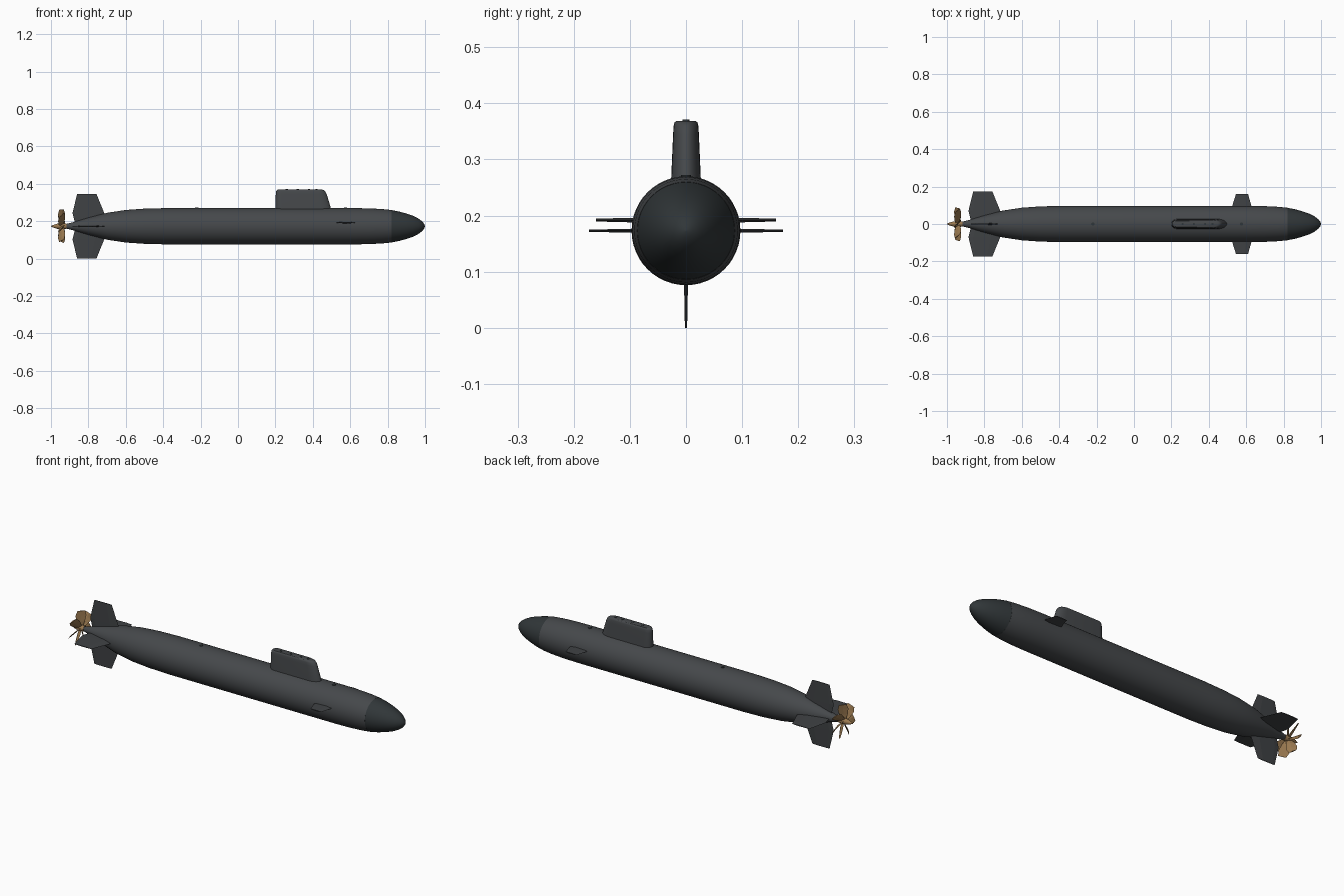
import bpy, bmesh
from math import sin, cos, pi, radians
from mathutils import Matrix, Vector

if "Cube" in bpy.data.objects:
    bpy.data.objects.remove(bpy.data.objects["Cube"])

AXIS = 0.173  # height of the hull centreline


def material(name, rgb):
    m = bpy.data.materials.new(name)
    m.diffuse_color = (*rgb, 1)
    m.use_nodes = True
    m.node_tree.nodes["Principled BSDF"].inputs["Base Color"].default_value = m.diffuse_color
    return m


HULL = material("hull_grey", (0.06, 0.065, 0.07))
DARK = material("bow_dark", (0.03, 0.037, 0.04))
FIN = material("fin_grey", (0.05, 0.054, 0.058))
BRASS = material("bronze", (0.32, 0.19, 0.08))


def finish(name, bm, mat, angle=None):
    bmesh.ops.recalc_face_normals(bm, faces=bm.faces)
    me = bpy.data.meshes.new(name)
    bm.to_mesh(me)
    bm.free()
    ob = bpy.data.objects.new(name, me)
    bpy.context.collection.objects.link(ob)
    me.materials.append(mat)
    if angle:
        bpy.ops.object.select_all(action='DESELECT')
        ob.select_set(True)
        bpy.context.view_layer.objects.active = ob
        bpy.ops.object.shade_smooth_by_angle(angle=radians(angle))
    return ob


def loft(bm, rings):
    """Skin a list of equal-length point rings and cap both ends."""
    loops = [[bm.verts.new(p) for p in ring] for ring in rings]
    n = len(loops[0])
    for a, b in zip(loops, loops[1:]):
        for i in range(n):
            j = (i + 1) % n
            bm.faces.new((a[i], a[j], b[j], b[i]))
    bm.faces.new(loops[0])
    bm.faces.new(loops[-1])


def revolve(name, profile, mat, sides=48):
    """Body of revolution about the hull centreline from (x, radius) pairs."""
    bm = bmesh.new()
    loft(bm, [[(x, r * cos(2 * pi * i / sides), AXIS + r * sin(2 * pi * i / sides))
               for i in range(sides)] for x, r in profile])
    return finish(name, bm, mat, 40)


# Hull and bow cap
revolve("hull", [(-0.925, 0.011), (-0.88, 0.022), (-0.8, 0.046), (-0.7, 0.072),
                 (-0.6, 0.087), (-0.5, 0.094), (-0.38, 0.097), (0.62, 0.097),
                 (0.7, 0.0955), (0.77, 0.092), (0.82, 0.087)], HULL)
revolve("bow_cap", [(0.82, 0.0865), (0.86, 0.079), (0.9, 0.068), (0.935, 0.056),
                    (0.965, 0.041), (0.985, 0.026), (0.996, 0.012), (1.0, 0.001)], DARK)

# Sail: stadium-like sections stacked upwards
bm = bmesh.new()
rings = []
for z, x0, x1, w in [(0.25, 0.2, 0.502, 0.027), (0.275, 0.2, 0.495, 0.026),
                     (0.345, 0.202, 0.474, 0.023), (0.36, 0.204, 0.466, 0.022),
                     (0.366, 0.208, 0.458, 0.0205), (0.369, 0.213, 0.448, 0.017)]:
    ring = []
    for end in range(2):
        for k in range(13):
            t = -pi / 2 + pi * k / 12 + end * pi
            cx = x1 - 2 * w if end == 0 else x0 + 1.3 * w
            ring.append((cx + (2 * w if end == 0 else 1.3 * w) * cos(t), w * sin(t), z))
    rings.append(ring)
loft(bm, rings)
finish("sail", bm, HULL, 35)


# Small discs: mast caps on the sail, hatches on the deck
def disc(name, x, z, r, h):
    bm = bmesh.new()
    bmesh.ops.create_cone(bm, cap_ends=True, segments=16, radius1=r, radius2=r, depth=h,
                          matrix=Matrix.Translation((x, 0, z)))
    finish(name, bm, DARK, 40)


for i, x in enumerate((0.26, 0.32, 0.38, 0.42)):
    disc(f"mast_cap_{i}", x, 0.368, 0.006, 0.006)
for name, x in (("aft_hatch", -0.22), ("fore_hatch", 0.575)):
    disc(name, x, AXIS + 0.096, 0.009, 0.006)


# Fins: outline pairs (leading x, trailing x, span, half thickness), diamond section
def fin(name, stations, angle, z=AXIS):
    bm = bmesh.new()
    rot = Matrix.Rotation(angle, 4, 'X')
    rings = []
    for lead, trail, span, t in stations:
        c = lead - trail
        pts = [(lead, 0), (lead - 0.3 * c, t), (trail + 0.15 * c, t * 0.6), (trail, 0),
               (trail + 0.15 * c, -t * 0.6), (lead - 0.3 * c, -t)]
        rings.append([rot @ Vector((x, span, y)) + Vector((0, 0, z)) for x, y in pts])
    loft(bm, rings)
    finish(name, bm, FIN)


STERN = [(-0.7, -0.87, 0.012, 0.005), (-0.715, -0.885, 0.07, 0.004),
         (-0.757, -0.86, 0.173, 0.002)]
for k, name in enumerate(("port_stern_plane", "upper_rudder",
                          "starboard_stern_plane", "lower_rudder")):
    fin(name, STERN, k * pi / 2)
BOW = [(0.632, 0.52, 0.08, 0.0045), (0.61, 0.545, 0.16, 0.0025)]
fin("port_bow_plane", BOW, 0, 0.192)
fin("starboard_bow_plane", BOW, pi, 0.192)

# Propeller: hub with tail cone and seven twisted blades
revolve("propeller_hub", [(-1.0, 0.001), (-0.985, 0.008), (-0.965, 0.014),
                          (-0.94, 0.016), (-0.918, 0.014)], BRASS, 24)
bm = bmesh.new()
for k in range(7):
    rot = Matrix.Rotation(2 * pi * k / 7, 4, 'X')
    rings = []
    for r, chord, pitch, skew in [(0.01, 0.024, 30, 0), (0.035, 0.042, 38, 0),
                                  (0.065, 0.054, 46, 0.003), (0.089, 0.04, 52, 0.006)]:
        a = radians(pitch)
        along, across = Vector((cos(a), sin(a), 0)), Vector((-sin(a), cos(a), 0))
        ring = []
        for u, v in ((-.5, 0), (0, .0025), (.5, 0), (0, -.0025)):
            p = along * u * chord + across * v + Vector((-0.943, skew, r))
            ring.append(rot @ p + Vector((0, 0, AXIS)))
        rings.append(ring)
    loft(bm, rings)
finish("propeller_blades", bm, BRASS)
